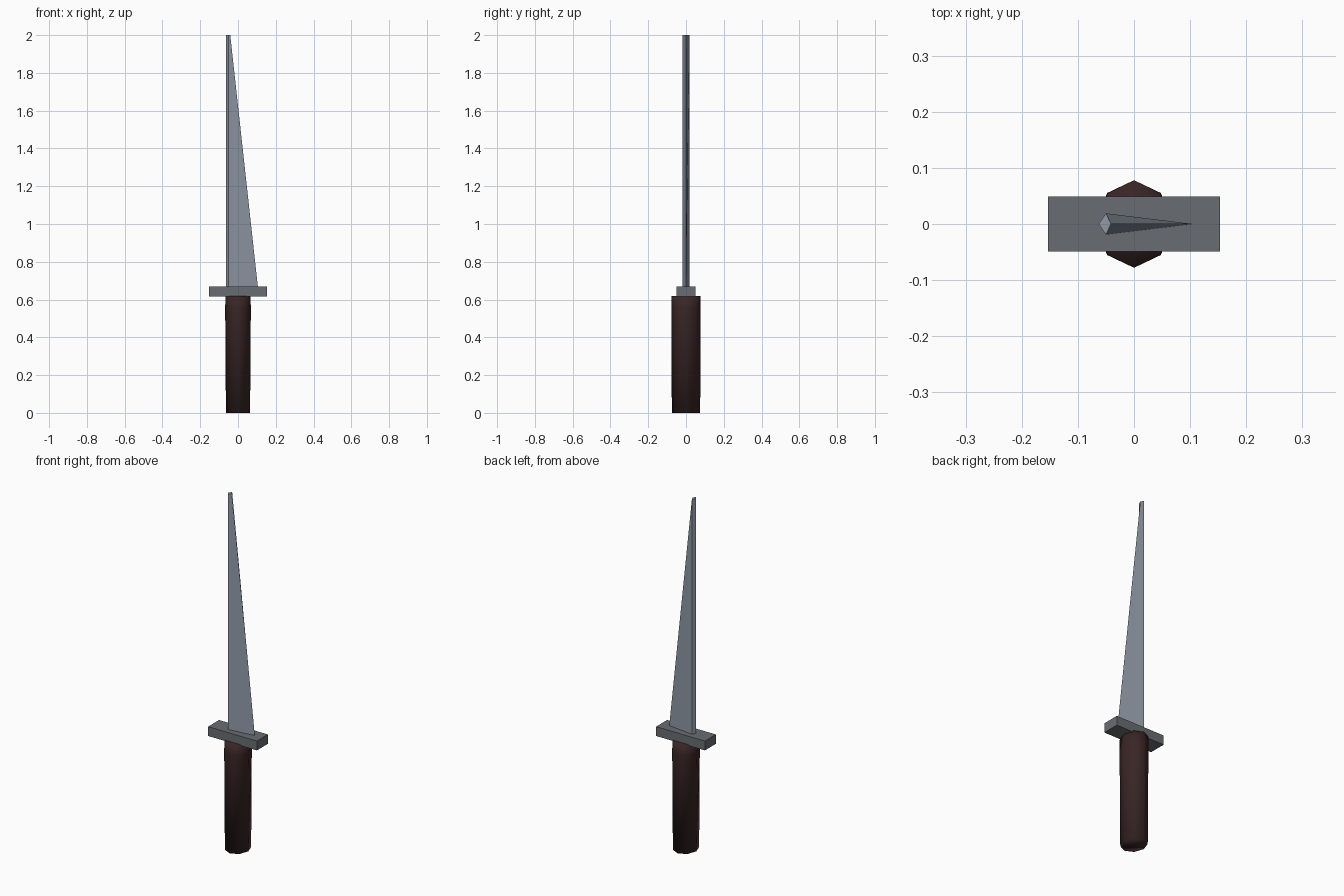
import bpy
import bmesh
from math import cos, sin, tau

cube = bpy.data.objects.get("Cube")
if cube:
    bpy.data.objects.remove(cube, do_unlink=True)


def material(name, rgb):
    mat = bpy.data.materials.new(name)
    mat.use_nodes = True
    mat.diffuse_color = (*rgb, 1)
    mat.node_tree.nodes["Principled BSDF"].inputs["Base Color"].default_value = (*rgb, 1)
    return mat


def loft(name, sections, mat, smooth=False):
    """Skin a stack of (outline, height) sections and cap both ends."""
    bm = bmesh.new()
    rings = [[bm.verts.new((x, y, z)) for x, y in outline] for outline, z in sections]
    for low, high in zip(rings, rings[1:]):
        for i in range(len(low)):
            j = (i + 1) % len(low)
            bm.faces.new((low[i], low[j], high[j], high[i]))
    bm.faces.new(rings[0][::-1])
    bm.faces.new(rings[-1])
    bmesh.ops.recalc_face_normals(bm, faces=bm.faces)
    for face in bm.faces:
        face.smooth = smooth
    mesh = bpy.data.meshes.new(name)
    bm.to_mesh(mesh)
    bm.free()
    mesh.materials.append(mat)
    obj = bpy.data.objects.new(name, mesh)
    bpy.context.collection.objects.link(obj)
    return obj


def octagon(rx, ry):
    return [(rx * cos(tau * i / 8), ry * sin(tau * i / 8)) for i in range(8)]


def kite(edge_x):
    return [(-0.063, 0), (-0.05, -0.019), (edge_x, 0), (-0.05, 0.019)]


steel = material("blade steel", (0.28, 0.32, 0.38))
iron = material("guard iron", (0.14, 0.155, 0.168))
leather = material("dark brown grip", (0.042, 0.019, 0.019))

# Eight-sided grip, a little wider toward the guard
loft("grip", [(octagon(0.064, 0.075), 0), (octagon(0.068, 0.078), 0.56),
              (octagon(0.066, 0.078), 0.62)], leather, smooth=True)

# Flat crossguard
guard = [(-0.153, -0.049), (0.153, -0.049), (0.153, 0.049), (-0.153, 0.049)]
loft("crossguard", [(guard, 0.615), (guard, 0.668)], iron)

# Single-edged blade: straight spine, edge tapering to the tip
loft("blade", [(kite(0.106), 0.66), (kite(-0.041), 2.0)], steel)
